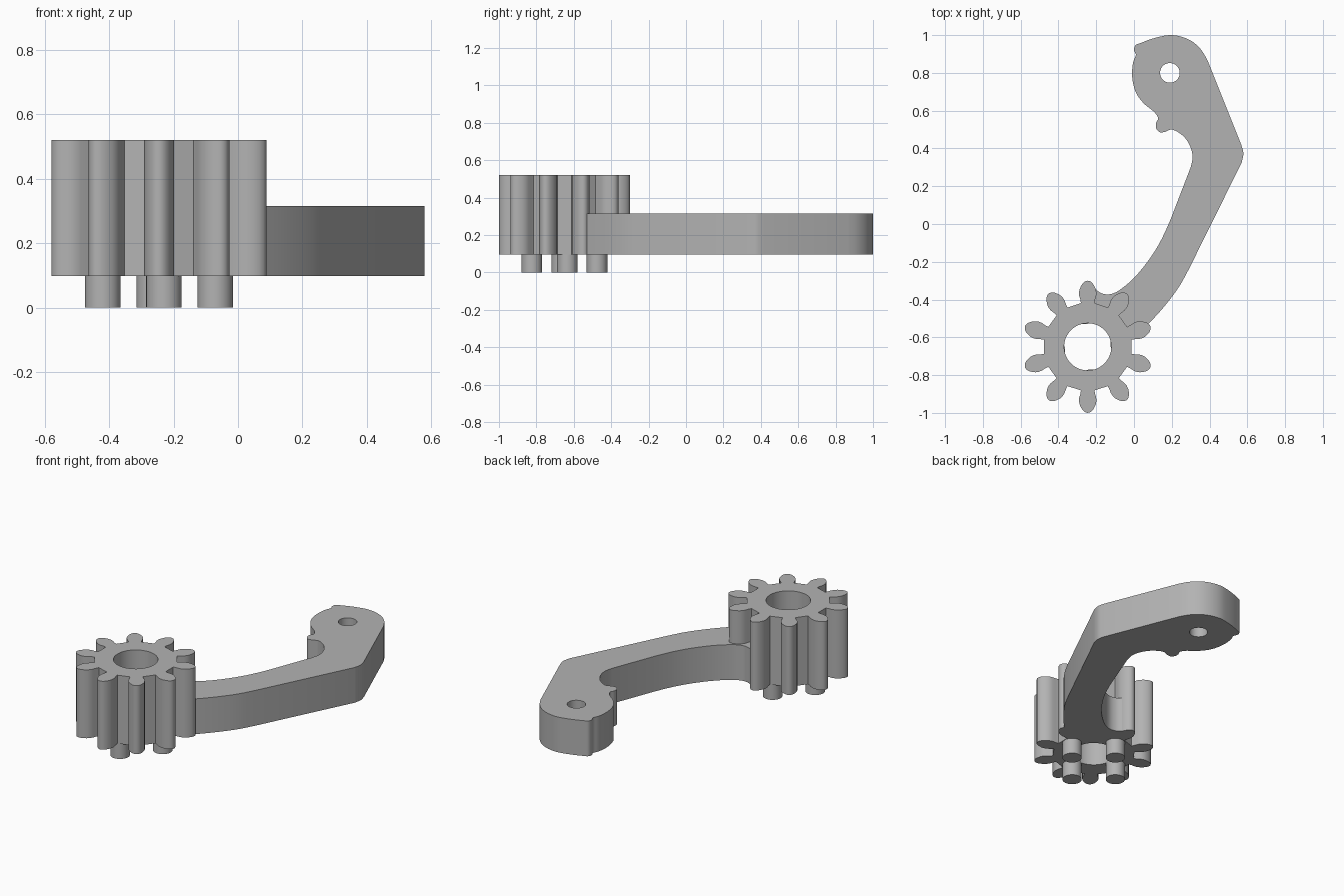
import bpy
from math import sin, cos, pi, radians, hypot

cube = bpy.data.objects.get("Cube")
if cube:
    bpy.data.objects.remove(cube, do_unlink=True)

GREY = (0.45, 0.45, 0.45, 1)
mat = bpy.data.materials.new("plain grey")
mat.use_nodes = True
mat.diffuse_color = GREY
mat.node_tree.nodes["Principled BSDF"].inputs["Base Color"].default_value = GREY

BASE, ARM_TOP, GEAR_TOP = 0.097, 0.315, 0.52
GX, GY = -0.245, -0.65          # gear axis


def circle(cx, cy, r, n=48):
    return [(cx + r * cos(2 * pi * i / n), cy + r * sin(2 * pi * i / n)) for i in range(n)]


def smooth_loop(pts, corner=0.15, steps=4):
    """Closed Catmull-Rom loop; long spans stay straight."""
    out, n = [], len(pts)
    for i in range(n):
        a, b, c, d = (pts[(i + k) % n] for k in (-1, 0, 1, 2))
        span = hypot(c[0] - b[0], c[1] - b[1])
        if span > corner:
            out.append(b)
            continue
        tangents = []
        for p, q, r in ((a, b, c), (b, c, d)):
            l1, l2 = hypot(q[0] - p[0], q[1] - p[1]), hypot(r[0] - q[0], r[1] - q[1])
            tangents.append([((q[k] - p[k]) / l1 * l2 + (r[k] - q[k]) / l2 * l1) / (l1 + l2) * span
                             for k in (0, 1)])
        for s in range(steps):
            t = s / steps
            h = (2*t**3 - 3*t*t + 1, t**3 - 2*t*t + t, 3*t*t - 2*t**3, t**3 - t*t)
            out.append(tuple(h[0] * b[k] + h[1] * tangents[0][k] + h[2] * c[k] + h[3] * tangents[1][k]
                             for k in (0, 1)))
    return out


def extrude_outline(name, loops, z0, z1):
    """Solid from an outer loop and optional hole loops."""
    curve = bpy.data.curves.new(name, 'CURVE')
    curve.dimensions = '2D'
    curve.fill_mode = 'BOTH'
    curve.extrude = (z1 - z0) / 2
    for loop in loops:
        spline = curve.splines.new('POLY')
        spline.points.add(len(loop) - 1)
        for point, (x, y) in zip(spline.points, loop):
            point.co = (x, y, 0, 1)
        spline.use_cyclic_u = True
    obj = bpy.data.objects.new(name, curve)
    bpy.context.collection.objects.link(obj)
    obj.location.z = (z0 + z1) / 2
    bpy.ops.object.select_all(action='DESELECT')
    obj.select_set(True)
    bpy.context.view_layer.objects.active = obj
    bpy.ops.object.convert(target='MESH')
    obj = bpy.context.object
    bpy.ops.object.mode_set(mode='EDIT')
    bpy.ops.mesh.select_all(action='SELECT')
    bpy.ops.mesh.remove_doubles(threshold=0.0002)
    bpy.ops.mesh.normals_make_consistent(inside=False)
    bpy.ops.object.mode_set(mode='OBJECT')
    obj.data.materials.clear()
    obj.data.materials.append(mat)
    bpy.ops.object.shade_smooth_by_angle(angle=radians(32))
    return obj


# Gear: ten petal-shaped teeth around a bore
flank = [(0.231, 0.036), (0.25, 0.039), (0.27, 0.045), (0.288, 0.046), (0.305, 0.043),
         (0.322, 0.035), (0.336, 0.026), (0.346, 0.014)]
tooth = [(r, -w) for r, w in flank] + [(0.35, 0)] + [(r, w) for r, w in reversed(flank)]
gear = []
for i in range(10):
    a = pi / 2 + i * pi / 5
    gear += [(GX + r * cos(a) - w * sin(a), GY + r * sin(a) + w * cos(a)) for r, w in tooth]
extrude_outline("gear", [gear, circle(GX, GY, 0.125)], BASE, GEAR_TOP)

# Bent arm with a drilled round end, running into the gear
arm = [(0.19, 1.0), (0.25, 0.992), (0.31, 0.965), (0.355, 0.923), (0.39, 0.865),
       (0.568, 0.42), (0.579, 0.375), (0.57, 0.325),
       (0.29, -0.24), (0.24, -0.33), (0.17, -0.425), (0.08, -0.525),
       (0.0, -0.6), (-0.2, -0.45), (-0.21, -0.34),
       (-0.18, -0.363), (-0.14, -0.373), (-0.1, -0.363), (-0.05, -0.33), (0.0, -0.285),
       (0.06, -0.215), (0.13, -0.11), (0.19, 0.015),
       (0.3, 0.3), (0.31, 0.355), (0.3, 0.405), (0.275, 0.45), (0.235, 0.485), (0.195, 0.5),
       (0.165, 0.488), (0.137, 0.486), (0.119, 0.503), (0.117, 0.535), (0.128, 0.56),
       (0.12, 0.577), (0.05, 0.64), (0.013, 0.69), (-0.006, 0.75), (-0.01, 0.81),
       (-0.002, 0.865), (0.01, 0.897), (0.0, 0.92), (0.007, 0.945), (0.035, 0.958), (0.13, 0.99)]
extrude_outline("arm", [smooth_loop(arm), circle(0.19, 0.8, 0.052)], BASE, ARM_TOP)

# Four round pins under the gear
for i in range(4):
    a = radians(5) + i * pi / 2
    extrude_outline(f"pin_{i + 1}", [circle(GX + 0.175 * cos(a), GY + 0.175 * sin(a), 0.055, 32)],
                    0, BASE + 0.01)
